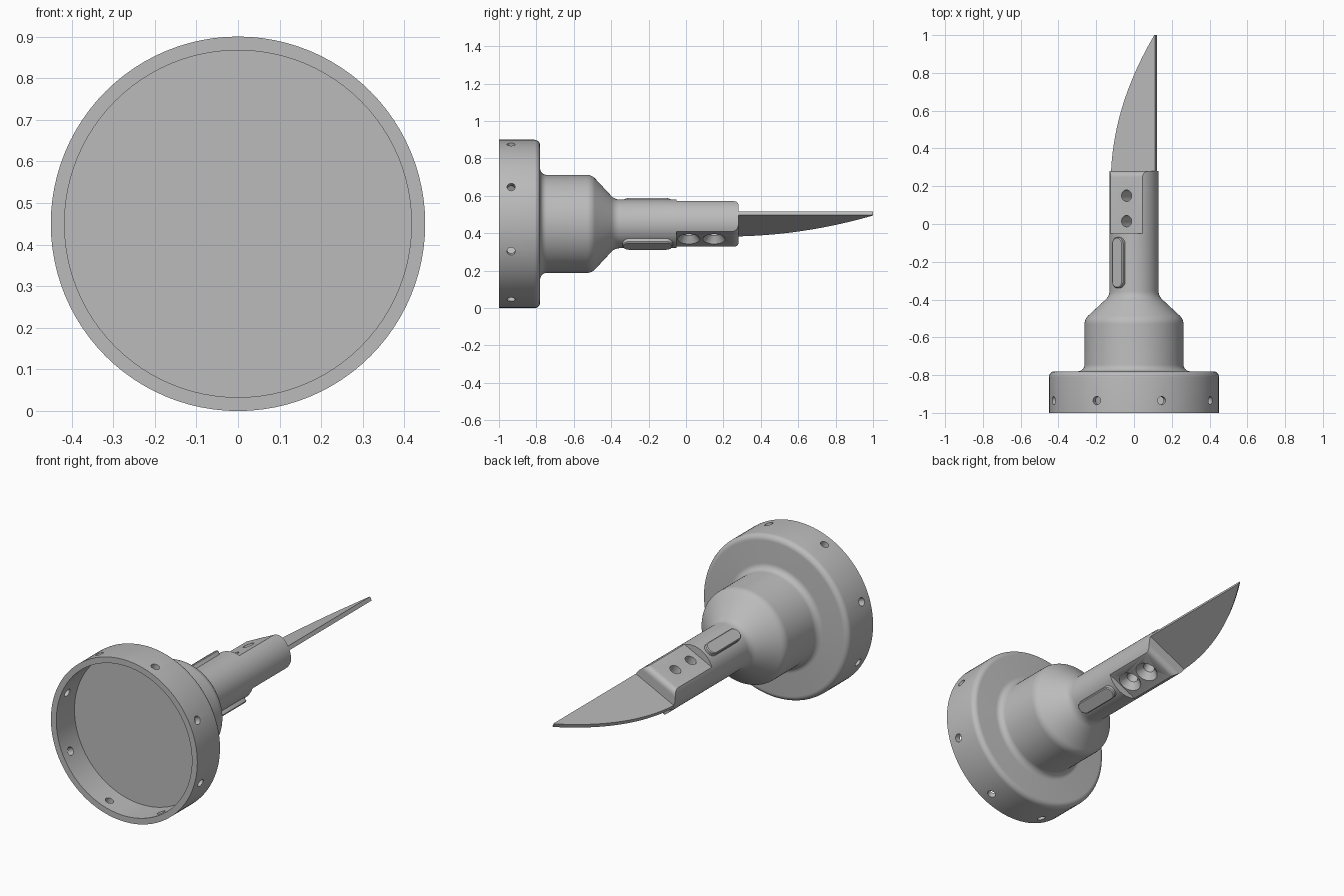
import bpy, bmesh
from math import sin, cos, asin, pi, radians
from mathutils import Vector

if "Cube" in bpy.data.objects:
    bpy.data.objects.remove(bpy.data.objects["Cube"], do_unlink=True)

AXIS = 0.45                # height of the main axis
TILT = radians(26)         # roll of blade, grip flats and rim holes
R = 0.13                   # shaft radius

grey = bpy.data.materials.new("plain grey")
grey.use_nodes = True
grey.diffuse_color = (0.5, 0.5, 0.5, 1)
grey.node_tree.nodes["Principled BSDF"].inputs["Base Color"].default_value = (0.5, 0.5, 0.5, 1)


def place(u, v, y, roll):
    """Point from rolled cross-section axes u (width) and v (thickness)."""
    return Vector((u * cos(roll) - v * sin(roll), y, AXIS + u * sin(roll) + v * cos(roll)))


def loft(name, rings):
    """Skin a stack of equal rings and cap both ends."""
    bm = bmesh.new()
    loops = [[bm.verts.new(p) for p in ring] for ring in rings]
    for a, b in zip(loops, loops[1:]):
        for i in range(len(a)):
            j = (i + 1) % len(a)
            bm.faces.new((a[i], a[j], b[j], b[i]))
    bm.faces.new(loops[0])
    bm.faces.new(loops[-1])
    bmesh.ops.recalc_face_normals(bm, faces=bm.faces)
    mesh = bpy.data.meshes.new(name)
    bm.to_mesh(mesh)
    bm.free()
    mesh.materials.append(grey)
    obj = bpy.data.objects.new(name, mesh)
    bpy.context.collection.objects.link(obj)
    return obj


def lathe(name, profile, n=96):
    return loft(name, [[place(r, 0, y, 2 * pi * i / n) for i in range(n)] for r, y in profile])


def arc(r, y, radius, start, end, n=6):
    """Profile points of a rounded corner, angles in degrees."""
    steps = [radians(start + (end - start) * i / n) for i in range(n + 1)]
    return [(r + radius * cos(a), y + radius * sin(a)) for a in steps]


def drill(y, roll, stations, n=32):
    """Round cutter across the axis: stations are (distance along v, radius)."""
    return loft("cutter", [[place(r * cos(2 * pi * i / n), v, y + r * sin(2 * pi * i / n), roll)
                            for i in range(n)] for v, r in stations])


def cut(obj, cutters):
    bpy.context.view_layer.objects.active = obj
    for c in cutters:
        mod = obj.modifiers.new("hole", "BOOLEAN")
        mod.operation, mod.solver, mod.object = "DIFFERENCE", "EXACT", c
        bpy.ops.object.modifier_apply(modifier=mod.name)
        bpy.data.objects.remove(c, do_unlink=True)


# Hollow base cup, stepped body, cone and shaft in one turned profile
profile = [(0.417, -0.84), (0.417, -1), (0.45, -1)]
profile += arc(0.42, -0.81, 0.03, 0, 90)
profile += arc(0.297, -0.745, 0.035, 270, 180)
profile += arc(0.202, -0.53, 0.06, 0, 45)
profile += arc(0.19, -0.355, 0.06, 225, 180)
profile += [(R, -0.05)]
body = lathe("turned_body", profile)
cut(body, [drill(-0.935, TILT + k * pi / 4, [(0.38, 0.022), (0.5, 0.022)]) for k in range(8)])


# Grip with two flats that round over toward the blade
def grip_ring(y, d, n=24):
    h = asin(d / R)
    angles = [-h + 2 * h * i / n for i in range(n + 1)]
    angles += [pi + a for a in angles]
    return [place(R * cos(a), R * sin(a), y, TILT) for a in angles]


FLAT, ROUND = 0.09, 0.03
ends = [(0.28 - ROUND + ROUND * sin(a), FLAT - ROUND + ROUND * cos(a))
        for a in (radians(15 * k) for k in range(7))]
grip = loft("grip", [grip_ring(y, d) for y, d in [(-0.05, FLAT)] + ends])

# Through holes, countersunk on the lower flat
cut(grip, [drill(y, TILT, [(-0.12, 0.062), (-0.09, 0.06), (-0.055, 0.03), (0.12, 0.03)])
           for y in (0.015, 0.15)])


# Blade: straight spine, curved cutting edge, constant thickness
def blade_ring(f):
    y = 0.27 + 0.73 * f
    edge = -0.13 + 0.255 * (0.12 * f + 0.88 * f * f)
    return [place(u, v, y, TILT) for u, v in
            ((edge, -0.011), (0.13, -0.011), (0.13, 0.011), (edge, 0.011))]


blade = loft("blade", [blade_ring(i / 24) for i in range(25)])


# Two opposite keys with rounded ends on the shaft
def key_ring(v, roll, inset=0.0, w=0.036, n=10):
    pts = []
    for end, y in ((1, -0.07 - w), (-1, -0.34 + w)):
        for i in range(n + 1):
            a = pi * i / n + (0 if end > 0 else pi)
            pts.append(place((w - inset) * cos(a), v, y + (w - inset) * sin(a), roll))
    return pts


keys = []
for name, roll in (("upper_key", radians(37)), ("lower_key", radians(217))):
    keys.append(loft(name, [key_ring(0.1, roll), key_ring(0.145, roll),
                            key_ring(0.15, roll, 0.005)]))

# Smooth turned surfaces, crisp edges
bpy.ops.object.select_all(action="DESELECT")
for obj in [body, grip, blade] + keys:
    obj.select_set(True)
bpy.context.view_layer.objects.active = body
bpy.ops.object.shade_smooth_by_angle(angle=radians(30))
